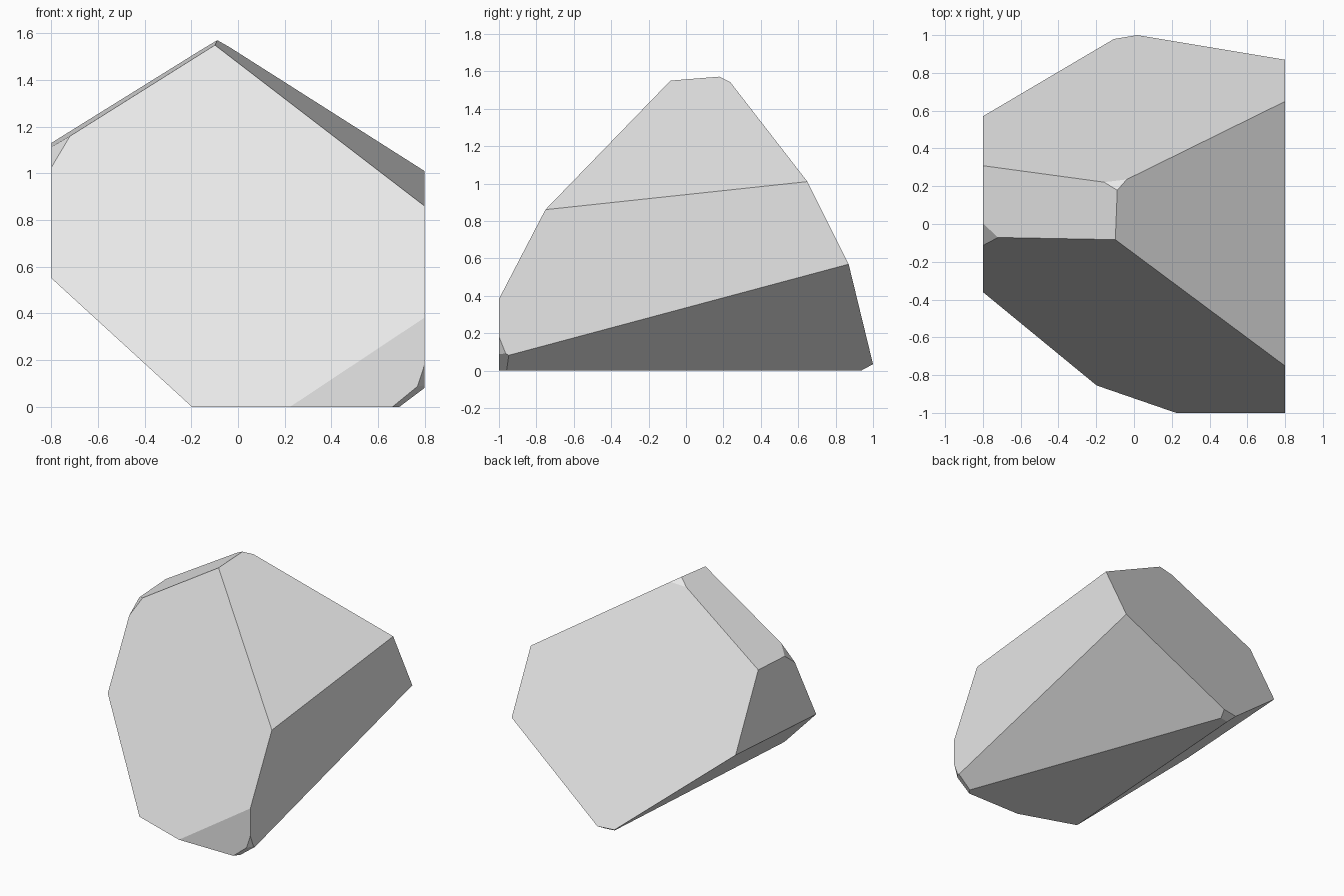
import bpy
import bmesh
from mathutils import Vector

# Remove the default cube only
default = bpy.data.objects.get("Cube")
if default:
    bpy.data.objects.remove(default, do_unlink=True)

# Stone material
stone = bpy.data.materials.new("pale_grey_stone")
stone.use_nodes = True
stone_colour = (0.8, 0.8, 0.8, 1.0)
stone.diffuse_color = stone_colour
stone.node_tree.nodes["Principled BSDF"].inputs["Base Color"].default_value = stone_colour

# Chiselled facets: outward normal and distance, so that normal . point <= distance
facets = {
    "front_slope": ((-.345, -1, .52), .923),
    "back_slope": ((-.175, 1, .5), 1.014),
    "upper_left_slope": ((.688, -.107, 1), 1.491),
    "upper_right_slope": ((-.629, -.055, 1), 1.617),
    "peak_chip": ((-.188, .657, 1), 1.705),
    "left_undercut": ((.727, .268, -1), .246),
    "right_undercut": ((-1, .07, -1.155), .138),
    "back_foot_chip": ((-.15, 1, -1.75), .938),
    "right_shoulder_chip": ((-1, -.59, .78), 1.667),
    "front_corner_chip": ((1, -.83, -.33), 1.57),
    "front_foot_chip": ((.82, -.6, -1), 1.143),
}


def slice_off(bm, normal, distance):
    """Cut away everything beyond a plane and close the hole."""
    n = Vector(normal)
    point = n * (distance / n.length_squared)
    everything = bm.verts[:] + bm.edges[:] + bm.faces[:]
    cut = bmesh.ops.bisect_plane(bm, geom=everything, dist=1e-5, plane_co=point,
                                 plane_no=n.normalized(), clear_outer=True)
    rim = [e for e in cut["geom_cut"] if isinstance(e, bmesh.types.BMEdge)]
    if rim:
        bmesh.ops.edgeloop_fill(bm, edges=rim)


# Solid block that the rock is carved from, resting on the ground
bm = bmesh.new()
bmesh.ops.create_cube(bm, size=2)
bmesh.ops.scale(bm, vec=(.8, 1, 1), verts=bm.verts)
bmesh.ops.translate(bm, vec=(0, 0, 1), verts=bm.verts)

# Carve the facets one after another
for normal, distance in facets.values():
    slice_off(bm, normal, distance)
bmesh.ops.recalc_face_normals(bm, faces=bm.faces)

# Flat shaded rock object
mesh = bpy.data.meshes.new("faceted_rock")
bm.to_mesh(mesh)
bm.free()
mesh.materials.append(stone)
rock = bpy.data.objects.new("faceted_rock", mesh)
bpy.context.collection.objects.link(rock)
